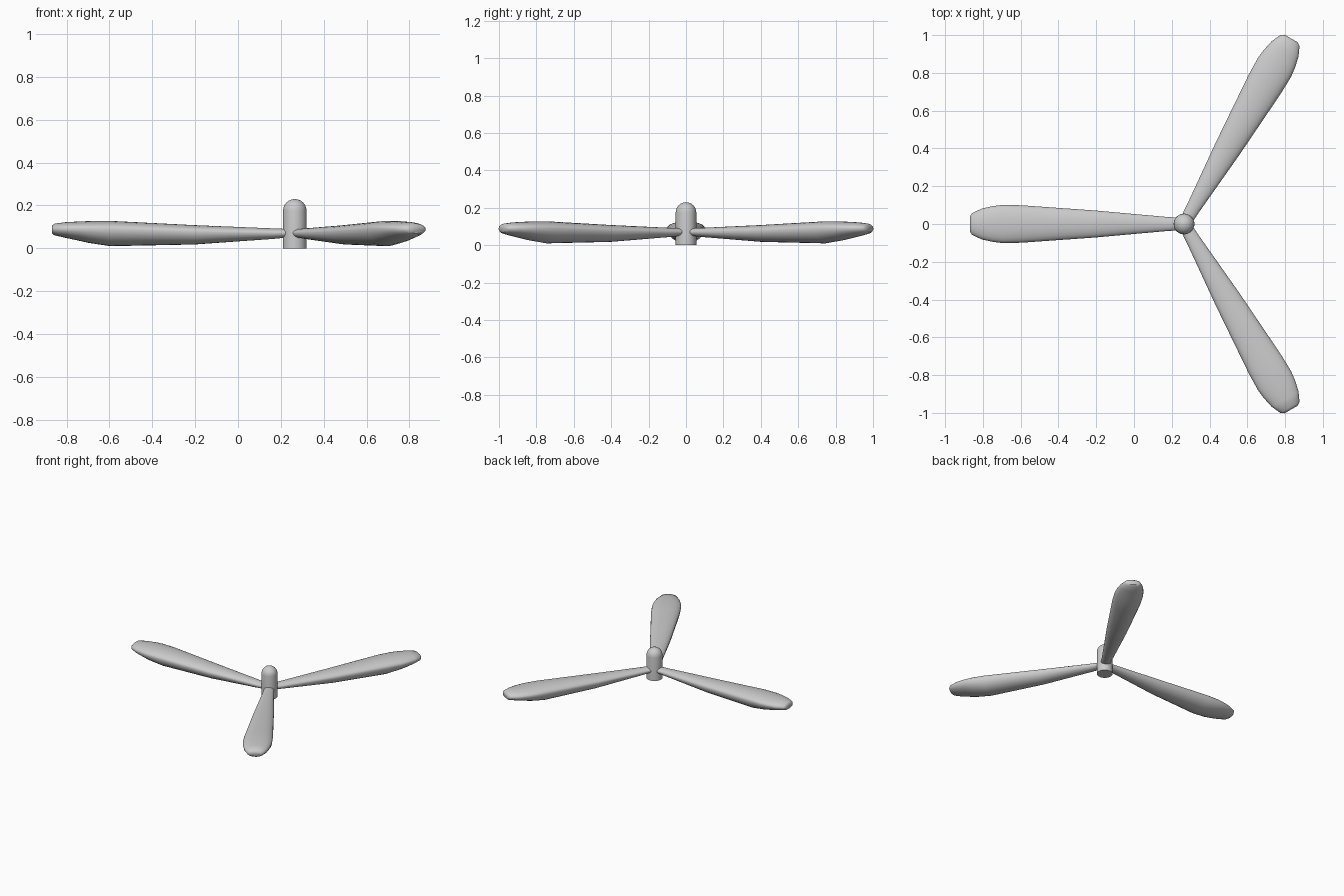
import bpy, bmesh, math

if "Cube" in bpy.data.objects:
    bpy.data.objects.remove(bpy.data.objects["Cube"])

HUB_X = 0.265

def make_object(name, bm, angle):
    bmesh.ops.recalc_face_normals(bm, faces=bm.faces)
    mesh = bpy.data.meshes.new(name)
    bm.to_mesh(mesh)
    bm.free()
    ob = bpy.data.objects.new(name, mesh)
    bpy.context.collection.objects.link(ob)
    bpy.ops.object.select_all(action='DESELECT')
    ob.select_set(True)
    bpy.context.view_layer.objects.active = ob
    bpy.ops.object.shade_smooth_by_angle(angle=math.radians(angle))
    return ob

def loft(rings):
    # Skin closed rings of points and cap both ends
    bm = bmesh.new()
    loops = [[bm.verts.new(p) for p in ring] for ring in rings]
    for a, b in zip(loops, loops[1:]):
        for i in range(len(a)):
            j = (i + 1) % len(a)
            bm.faces.new((a[i], a[j], b[j], b[i]))
    bm.faces.new(loops[0])
    bm.faces.new(loops[-1])
    return bm

# Hub: a cylinder with a domed top
R, H = 0.055, 0.175
profile = [(R, 0.0), (R, H)]
profile += [(R * math.cos(t), H + R * math.sin(t))
            for t in [math.radians(a) for a in (15, 30, 45, 60, 75, 87)]]
hub = make_object("hub", loft([[(HUB_X + r * math.cos(k * math.tau / 32),
                                 r * math.sin(k * math.tau / 32), z)
                                for k in range(32)] for r, z in profile]), 40)

# Blade stations: distance, half width, bottom, widest height, top
STATIONS = [(0.025, 0.033, 0.051, 0.071, 0.090),
            (0.10, 0.038, 0.044, 0.071, 0.093),
            (0.465, 0.071, 0.018, 0.077, 0.108),
            (0.86, 0.099, 0.010, 0.090, 0.128),
            (0.96, 0.101, 0.025, 0.092, 0.127),
            (1.01, 0.095, 0.036, 0.092, 0.125),
            (1.07, 0.082, 0.049, 0.091, 0.122),
            (1.122, 0.058, 0.061, 0.090, 0.115),
            (1.134, 0.040, 0.070, 0.088, 0.104)]

def section(r, w, zb, zm, zt, n=24):
    ring = []
    for k in range(n):
        a = k * math.tau / n
        s = math.sin(a)
        ring.append((r, w * math.cos(a), zm + s * ((zt - zm) if s > 0 else (zm - zb))))
    return ring

# Three blades around the hub
for name, deg in (("blade_left", 180), ("blade_back", 60), ("blade_front", -60)):
    blade = make_object(name, loft([section(*s) for s in STATIONS]), 50)
    blade.location.x = HUB_X
    blade.rotation_euler.z = math.radians(deg)
